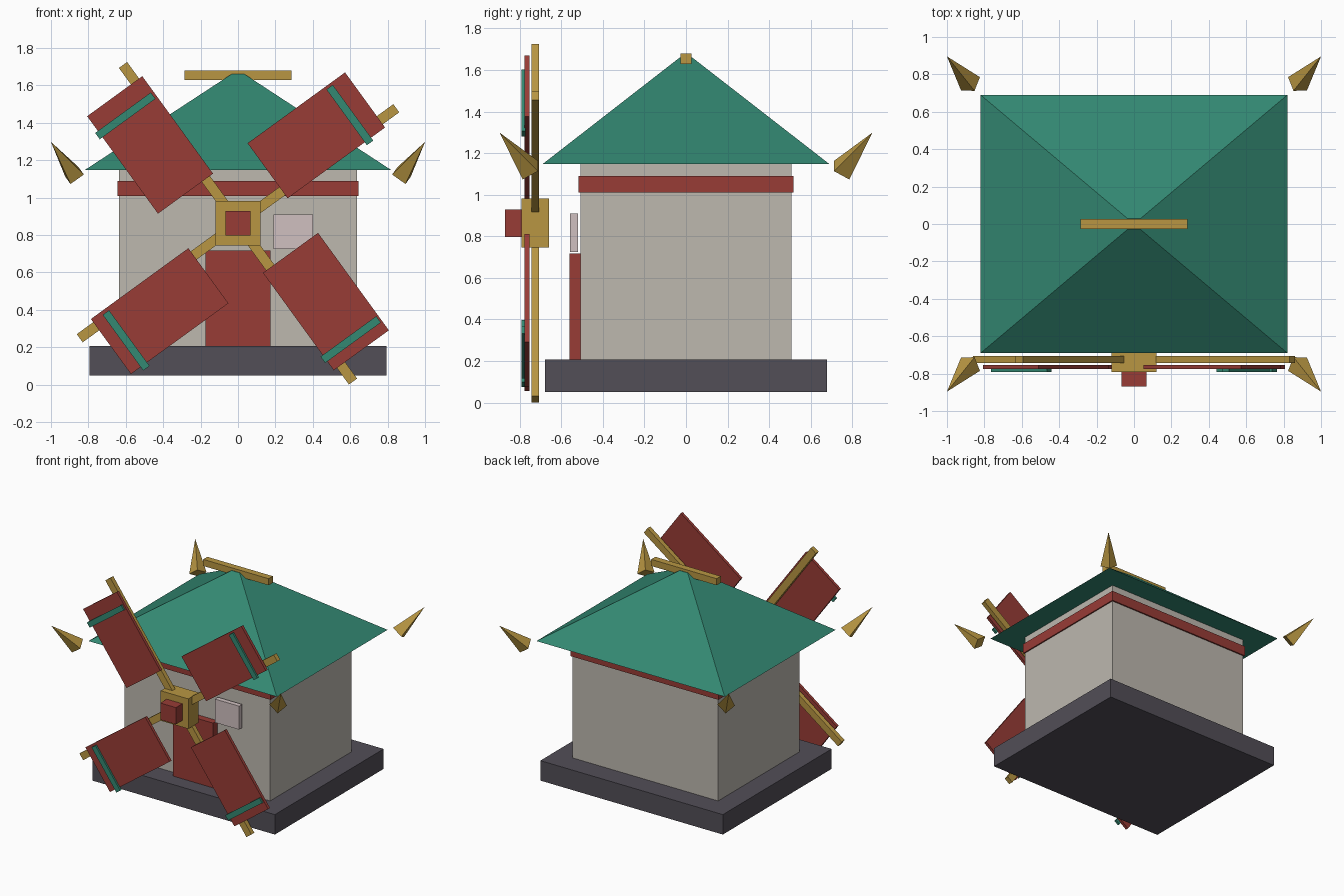
import bpy, bmesh, math
from mathutils import Matrix, Vector

if "Cube" in bpy.data.objects:
    bpy.data.objects.remove(bpy.data.objects["Cube"], do_unlink=True)


def material(name, r, g, b):
    """Flat colour given as 0-255 display values, stored as linear."""
    def lin(c):
        c /= 255
        return c / 12.92 if c < 0.04 else ((c + 0.055) / 1.055) ** 2.4
    col = (lin(r), lin(g), lin(b), 1)
    m = bpy.data.materials.new(name)
    m.use_nodes = True
    m.diffuse_color = col
    m.node_tree.nodes["Principled BSDF"].inputs["Base Color"].default_value = col
    return m


STONE = material("dark stone", 82, 78, 87)
PLASTER = material("pale plaster", 189, 184, 175)
RED = material("brick red", 152, 60, 54)
TEAL = material("teal green", 51, 136, 114)
GOLD = material("old gold", 184, 150, 66)
GLASS = material("pale pink glass", 208, 192, 192)


def finish(name, bm, mat):
    bmesh.ops.recalc_face_normals(bm, faces=bm.faces)
    mesh = bpy.data.meshes.new(name)
    bm.to_mesh(mesh)
    bm.free()
    mesh.materials.append(mat)
    ob = bpy.data.objects.new(name, mesh)
    bpy.context.scene.collection.objects.link(ob)
    return ob


def box(name, mat, x, y, z, place=Matrix(), taper=None):
    """Box from (min, max) ranges; taper scales the top face in x and y."""
    bm = bmesh.new()
    bmesh.ops.create_cube(bm, size=1)
    for v in bm.verts:
        top = v.co.z > 0
        v.co = Vector([r[0] + (c + 0.5) * (r[1] - r[0]) for c, r in zip(v.co, (x, y, z))])
        if taper and top:
            v.co.x *= taper
            v.co.y *= taper
    bm.transform(place)
    return finish(name, bm, mat)


def sym(h):
    return (-h, h)


# House body
box("base_slab", STONE, sym(0.795), sym(0.677), (0.05, 0.207))
box("walls", PLASTER, sym(0.635), sym(0.507), (0.2, 1.16))
box("wall_band", RED, sym(0.645), sym(0.518), (1.01, 1.09))
box("door", RED, sym(0.175), (-0.56, -0.5), (0.2, 0.717))
box("window", GLASS, (0.19, 0.4), (-0.558, -0.52), (0.725, 0.91))

# Hipped roof with a beam across its top
box("roof", TEAL, sym(0.82), sym(0.69), (1.147, 1.66), taper=0.043)
box("ridge_beam", GOLD, sym(0.285), sym(0.026), (1.628, 1.68))

# Sail wheel
HUB_Z = 0.863
box("hub", GOLD, sym(0.12), (-0.79, -0.66), (HUB_Z - 0.118, HUB_Z + 0.118))
box("hub_cap", RED, sym(0.068), (-0.87, -0.78), (HUB_Z - 0.066, HUB_Z + 0.066))
for i in range(4):
    turn = Matrix.Rotation(-math.radians(36 + 90 * i), 4, "Y")
    wheel = Matrix.Translation((0, 0, HUB_Z)) @ turn
    low_wheel = Matrix.Translation((0, 0, HUB_Z - 0.024)) @ turn
    box(f"spar_{i + 1}", GOLD, (0.05, 1.046), (-0.742, -0.706), sym(0.027), wheel)
    box(f"sail_{i + 1}", RED, (0.293, 0.937), (-0.776, -0.753), (-0.048, 0.316), wheel)
    box(f"sail_strip_{i + 1}", TEAL, (0.817, 0.859), (-0.79, -0.772), (-0.048, 0.32), low_wheel)

# Four-sided spikes leaning out from the roof corners
foot, tip = Vector((0.874, 0.749, 1.118)), Vector((1, 0.896, 1.298))
axis = (tip - foot).normalized()
side = Vector((-0.102, 0.076, 0.013))
side = (side - axis * side.dot(axis)).normalized()
frame = Matrix((side, axis.cross(side), axis)).transposed().to_4x4()
for sx, lr in ((1, "left"), (-1, "right")):
    for sy, fb in ((-1, "front"), (1, "back")):
        bm = bmesh.new()
        bmesh.ops.create_cone(bm, cap_ends=True, segments=4, radius1=0.062,
                              radius2=0, depth=(tip - foot).length)
        bmesh.ops.remove_doubles(bm, verts=bm.verts, dist=0.0001)
        bm.transform(Matrix.Translation((foot + tip) / 2) @ frame)
        bm.transform(Matrix.Diagonal((sx, sy, 1, 1)))
        finish(f"roof_spike_{fb}_{lr}", bm, GOLD)
